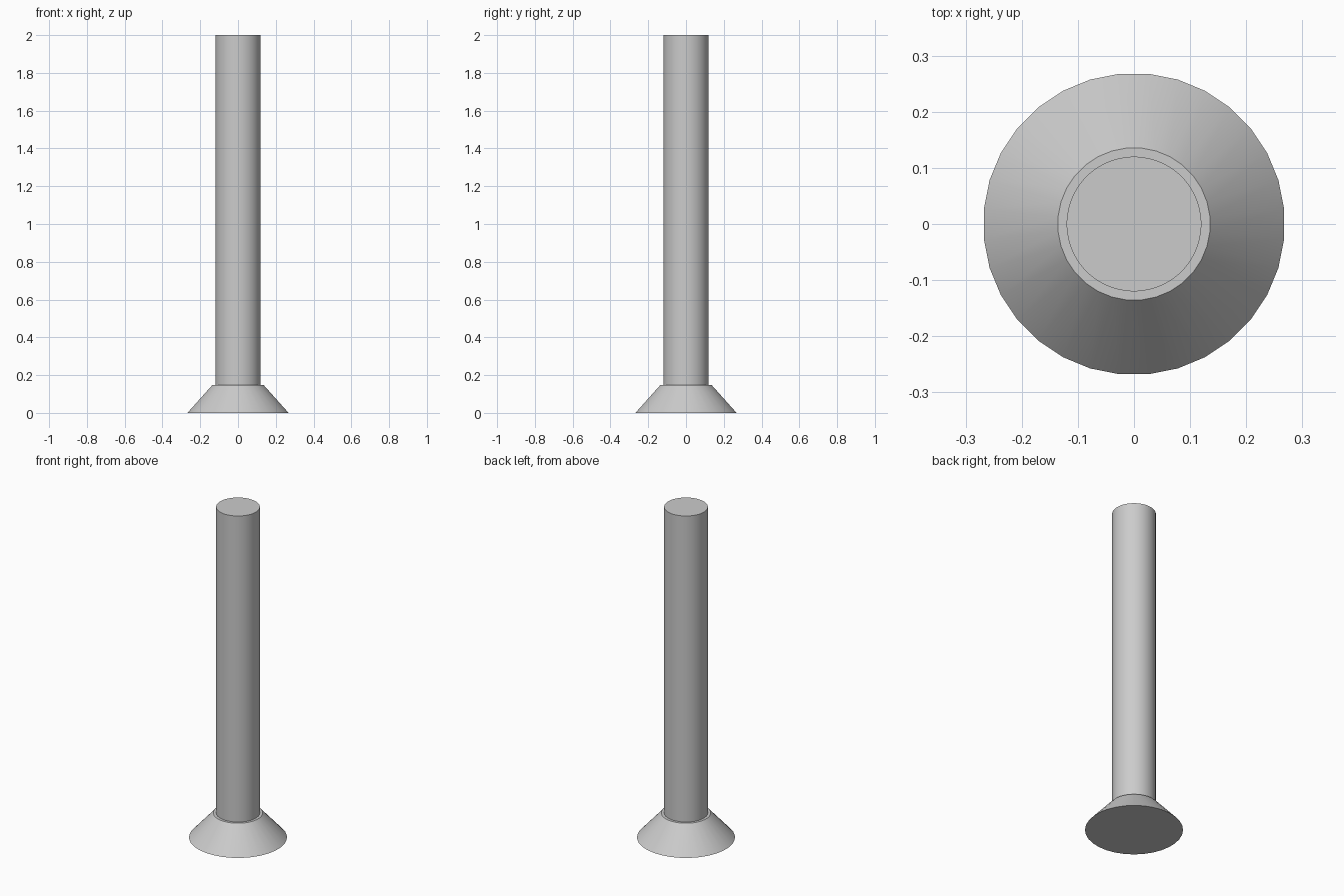
import bpy
import math

cube = bpy.data.objects.get("Cube")
if cube:
    bpy.data.objects.remove(cube, do_unlink=True)

# Single grey finish
GREY = (0.6, 0.6, 0.6, 1.0)
grey = bpy.data.materials.new("light_grey")
grey.use_nodes = True
grey.diffuse_color = GREY
grey.node_tree.nodes["Principled BSDF"].inputs["Base Color"].default_value = GREY


def tapered_part(name, r_bottom, r_top, z_bottom, z_top, sides):
    """Capped, smooth-sided round part standing between two heights."""
    bpy.ops.mesh.primitive_cone_add(
        vertices=sides, radius1=r_bottom, radius2=r_top,
        depth=z_top - z_bottom, location=(0, 0, (z_bottom + z_top) / 2),
        rotation=(0, 0, math.pi / sides))
    part = bpy.context.object
    part.name = part.data.name = name
    part.data.materials.append(grey)
    bpy.ops.object.shade_smooth_by_angle(angle=math.radians(30))
    return part


BASE_TOP = 0.148

# Flared foot
tapered_part("flared_base", 0.269, 0.136, 0, BASE_TOP, 32)

# Straight post, seated a little way into the foot
tapered_part("post", 0.12, 0.12, BASE_TOP - 0.05, 2, 64)
